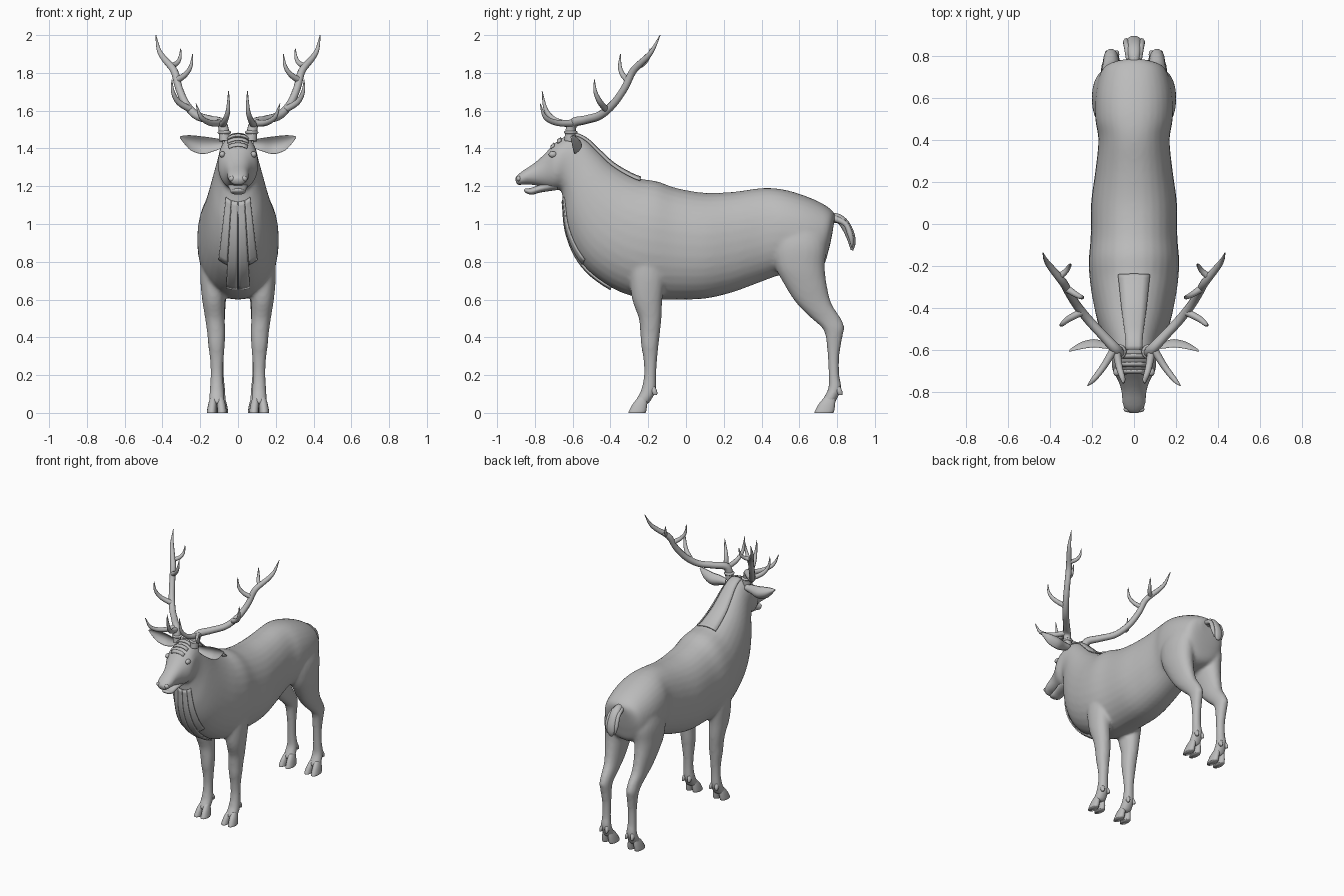
import bpy, bmesh, math
from mathutils import Vector as V

HIDE = bpy.data.materials.new("plain_grey")
HIDE.diffuse_color = (0.5, 0.5, 0.5, 1)


def blend(rows, steps=4):
    """Smoothly resample rows of numbers."""
    out = []
    for i in range(len(rows) - 1):
        a, b, c, d = (rows[max(0, min(len(rows) - 1, i + k))] for k in (-1, 0, 1, 2))
        for s in range(steps):
            t = s / steps
            out.append([0.5 * (2 * q + (r - p) * t + (2 * p - 5 * q + 4 * r - w) * t * t
                               + (3 * q - p - 3 * r + w) * t ** 3) for p, q, r, w in zip(a, b, c, d)])
    return out + [list(rows[-1])]


def ring_point(c, u, v, a, e=0.92):
    co, si = math.cos(a), math.sin(a)
    return c + u * math.copysign(abs(co) ** e, co) + v * math.copysign(abs(si) ** e, si)


def loft(bm, rings, n=24):
    loops = [[bm.verts.new(ring_point(*r, 2 * math.pi * k / n)) for k in range(n)] for r in rings]
    faces = [bm.faces.new((a[k], a[(k + 1) % n], b[(k + 1) % n], b[k]))
             for a, b in zip(loops, loops[1:]) for k in range(n)]
    faces += [bm.faces.new(loops[0]), bm.faces.new(loops[-1])]
    bmesh.ops.recalc_face_normals(bm, faces=faces)


def upright(row):   # top y,z  bottom y,z  half width
    ty, tz, by, bz, w = row
    return V((0, (ty + by) / 2, (tz + bz) / 2)), V((w, 0, 0)), V((0, (ty - by) / 2, (tz - bz) / 2))


def level(row, side=1):   # y front, y back, z, x centre, half width
    y0, y1, z, x, w = row
    return V((side * x, (y0 + y1) / 2, z)), V((w, 0, 0)), V((0, (y1 - y0) / 2, 0))


def finish(name, bm, mirror=False):
    me = bpy.data.meshes.new(name)
    bm.to_mesh(me)
    bm.free()
    me.materials.append(HIDE)
    me.shade_smooth()
    ob = bpy.data.objects.new(name, me)
    bpy.context.collection.objects.link(ob)
    if mirror:
        ob.modifiers.new("mirror", 'MIRROR')
    return ob


# Torso, neck and head, rump to muzzle
TRUNK = [(.79, 1.05, .775, .95, .06), (.765, 1.08, .755, .86, .13), (.70, 1.12, .72, .77, .165),
         (.60, 1.16, .62, .74, .185), (.50, 1.185, .50, .73, .185), (.40, 1.19, .40, .695, .17),
         (.25, 1.17, .25, .64, .185), (.10, 1.165, .10, .605, .205), (-.05, 1.19, -.07, .60, .207),
         (-.15, 1.225, -.22, .605, .216), (-.24, 1.24, -.36, .645, .207), (-.31, 1.27, -.50, .735, .187),
         (-.39, 1.32, -.585, .84, .165), (-.46, 1.385, -.635, .97, .14), (-.53, 1.45, -.65, 1.10, .115),
         (-.60, 1.475, -.66, 1.175, .105), (-.68, 1.44, -.70, 1.18, .105), (-.745, 1.375, -.755, 1.195, .075),
         (-.80, 1.325, -.80, 1.205, .06), (-.86, 1.285, -.86, 1.21, .055), (-.89, 1.262, -.885, 1.203, .045),
         (-.905, 1.245, -.90, 1.215, .025)]
HIND = [(.48, .72, 1.05, .085, .07), (.455, .745, .90, .112, .086), (.47, .735, .78, .12, .078),
        (.52, .745, .68, .12, .064), (.585, .77, .58, .115, .05), (.665, .82, .50, .11, .041),
        (.72, .838, .45, .11, .038), (.74, .828, .40, .108, .035), (.75, .812, .30, .105, .03),
        (.755, .812, .20, .105, .03), (.753, .823, .13, .105, .037), (.725, .80, .075, .105, .04),
        (.71, .785, .045, .105, .036)]
FORE = [(-.31, -.10, .85, .12, .075), (-.30, -.11, .72, .13, .07), (-.285, -.125, .60, .13, .06),
        (-.25, -.13, .50, .122, .052), (-.242, -.138, .42, .115, .048), (-.238, -.145, .36, .114, .044),
        (-.225, -.153, .28, .112, .036), (-.222, -.157, .20, .112, .033), (-.238, -.158, .12, .112, .038),
        (-.262, -.18, .075, .112, .041), (-.275, -.20, .045, .112, .038)]
bm = bmesh.new()
loft(bm, [upright(r) for r in blend(TRUNK)], 32)
for side in (1, -1):
    for leg in (HIND, FORE):
        loft(bm, [level(r, side) for r in blend(leg)])
skin = finish("body", bm)
m = skin.modifiers.new("skin", 'REMESH')
m.mode, m.voxel_size, m.use_smooth_shade = 'VOXEL', .011, True
m = skin.modifiers.new("soften", 'SMOOTH')
m.factor, m.iterations = .5, 6

# Lower jaw
bm = bmesh.new()
loft(bm, [upright(r) for r in blend([(-.68, 1.25, -.68, 1.18, .06), (-.77, 1.21, -.77, 1.167, .045),
                                     (-.825, 1.19, -.815, 1.155, .04), (-.85, 1.188, -.845, 1.163, .03),
                                     (-.858, 1.182, -.856, 1.172, .015)])])
finish("lower_jaw", bm)

# Cloven hooves and dewclaws
bm = bmesh.new()
for x, y0, y1, claw in ((.112, -.305, -.21, -.168), (.105, .68, .785, .812)):
    for s in (-1, 1):
        toe = [(y0 + .055, y1 + .005, .085, x + s * .018, .016), (y0 + .025, y1 + .005, .05, x + s * .023, .022),
               (y0 + .004, y1, .012, x + s * .027, .025), (y0, y1 - .005, 0, x + s * .027, .025)]
        loft(bm, [level(r) for r in blend(toe)], 16)
        loft(bm, [level(r) for r in blend([(claw - .03, claw + .005, .14, x + s * .016, .012),
                                           (claw - .02, claw + .016, .115, x + s * .022, .013),
                                           (claw - .005, claw + .016, .095, x + s * .024, .007)])], 10)
finish("hooves", bm, True)

# Ears: cupped crescents
bm = bmesh.new()
n, loops = 16, []
for x, z, r, y in blend([(.08, 1.425, .022, -.585), (.13, 1.42, .036, -.585), (.19, 1.417, .047, -.575),
                         (.25, 1.43, .04, -.585), (.29, 1.45, .018, -.60), (.308, 1.46, .003, -.607)]):
    loops.append([bm.verts.new((x, y + .7 * r * math.sin(a) ** 2 - .3 * r + .006 * math.sin(a),
                                z + r * math.cos(a))) for a in (2 * math.pi * k / n for k in range(n))])
for a, b in zip(loops, loops[1:]):
    for k in range(n):
        bm.faces.new((a[k], a[(k + 1) % n], b[(k + 1) % n], b[k]))
bm.faces.new(loops[0])
bm.faces.new(loops[-1])
bmesh.ops.recalc_face_normals(bm, faces=bm.faces)
finish("ears", bm, True)

# Eyes, nostril rims and antler burrs
bm = bmesh.new()
for c, size in (((.083, -.705, 1.368), (.016, .022, .017)), ((.032, -.885, 1.24), (.018, .014, .015)),
                ((.072, -.61, 1.485), (.036, .036, .014))):
    made = bmesh.ops.create_uvsphere(bm, u_segments=16, v_segments=10, radius=1)["verts"]
    bmesh.ops.scale(bm, vec=size, verts=made)
    bmesh.ops.translate(bm, vec=c, verts=made)
finish("eyes_and_nose", bm, True)


def tubes(name, paths, mirror, flat=8):
    cu = bpy.data.curves.new(name, 'CURVE')
    cu.dimensions, cu.bevel_depth, cu.bevel_resolution, cu.use_fill_caps = '3D', 1, 3, True
    for path in paths:
        sp = cu.splines.new('POLY')
        rows = blend(path, 5)
        sp.points.add(len(rows) - 1)
        for p, (x, y, z, r) in zip(sp.points, rows):
            p.co, p.radius = (x, y, z, 1), r
    tmp = bpy.data.objects.new(name + "_path", cu)
    bpy.context.collection.objects.link(tmp)
    bpy.context.view_layer.update()
    bm = bmesh.new()
    bm.from_mesh(tmp.evaluated_get(bpy.context.evaluated_depsgraph_get()).to_mesh())
    bpy.data.objects.remove(tmp)
    finish(name, bm, mirror)


# Antlers: main beam then five tines
tubes("antlers", [
    [(.07, -.615, 1.44, .03), (.085, -.60, 1.53, .026), (.15, -.53, 1.552, .023), (.22, -.455, 1.575, .022),
     (.275, -.385, 1.635, .021), (.313, -.325, 1.72, .02), (.338, -.28, 1.81, .02), (.395, -.21, 1.88, .016),
     (.42, -.175, 1.925, .011), (.435, -.137, 2.0, .002)],
    [(.085, -.60, 1.525, .02), (.07, -.685, 1.545, .016), (.053, -.74, 1.60, .012), (.05, -.762, 1.705, .002)],
    [(.09, -.59, 1.535, .02), (.145, -.68, 1.535, .016), (.195, -.745, 1.565, .012), (.222, -.772, 1.637, .002)],
    [(.25, -.42, 1.605, .018), (.315, -.455, 1.645, .015), (.345, -.48, 1.70, .01), (.35, -.485, 1.765, .002)],
    [(.325, -.305, 1.76, .018), (.28, -.335, 1.79, .014), (.25, -.35, 1.835, .01), (.24, -.347, 1.9, .002)],
    [(.36, -.255, 1.835, .016), (.325, -.225, 1.85, .013), (.308, -.20, 1.88, .009), (.303, -.19, 1.93, .002)],
], True)

# Tail: broad core with side strands
bm = bmesh.new()
loft(bm, [upright(r) for r in blend([(.765, 1.06, .76, 1.0, .025), (.815, 1.052, .80, 1.005, .03),
                                     (.86, 1.015, .825, .975, .034), (.892, .95, .85, .925, .034),
                                     (.897, .895, .865, .885, .028), (.885, .86, .872, .862, .012)])])
finish("tail", bm)
tubes("tail_strands", [[(.02, .785, 1.03, .018), (.034, .845, 1.00, .014), (.038, .872, .935, .014),
                        (.03, .88, .875, .004)]], True)

# Mane strips and brow folds lying on the trunk
FINE = blend(TRUNK)


def strip(bm, first, last, a0, a1, lift):
    rows = []
    for i in range(first, last + 1):
        c, u, v = upright(FINE[i])
        rows.append([bm.verts.new(ring_point(c, u * lift, v * lift, a0 + (a1 - a0) * k / 4)) for k in range(5)])
    for a, b in zip(rows, rows[1:]):
        for k in range(4):
            bm.faces.new((a[k], a[k + 1], b[k + 1], b[k]))


bm = bmesh.new()
down = -math.pi / 2
for mid, first in ((-.42, 46), (-.14, 41), (.14, 41), (.42, 46)):
    strip(bm, first, 57, down + mid - .13, down + mid + .13, 1.035)
strip(bm, 40, 60, -down - .33, -down + .33, 1.025)
for k in (61, 63, 65):
    strip(bm, k, k + 1, -down - .5, -down + .5, 1.03)
bmesh.ops.recalc_face_normals(bm, faces=bm.faces)
mane = finish("mane_strips", bm)
m = mane.modifiers.new("thickness", 'SOLIDIFY')
m.thickness, m.offset = .009, 0
